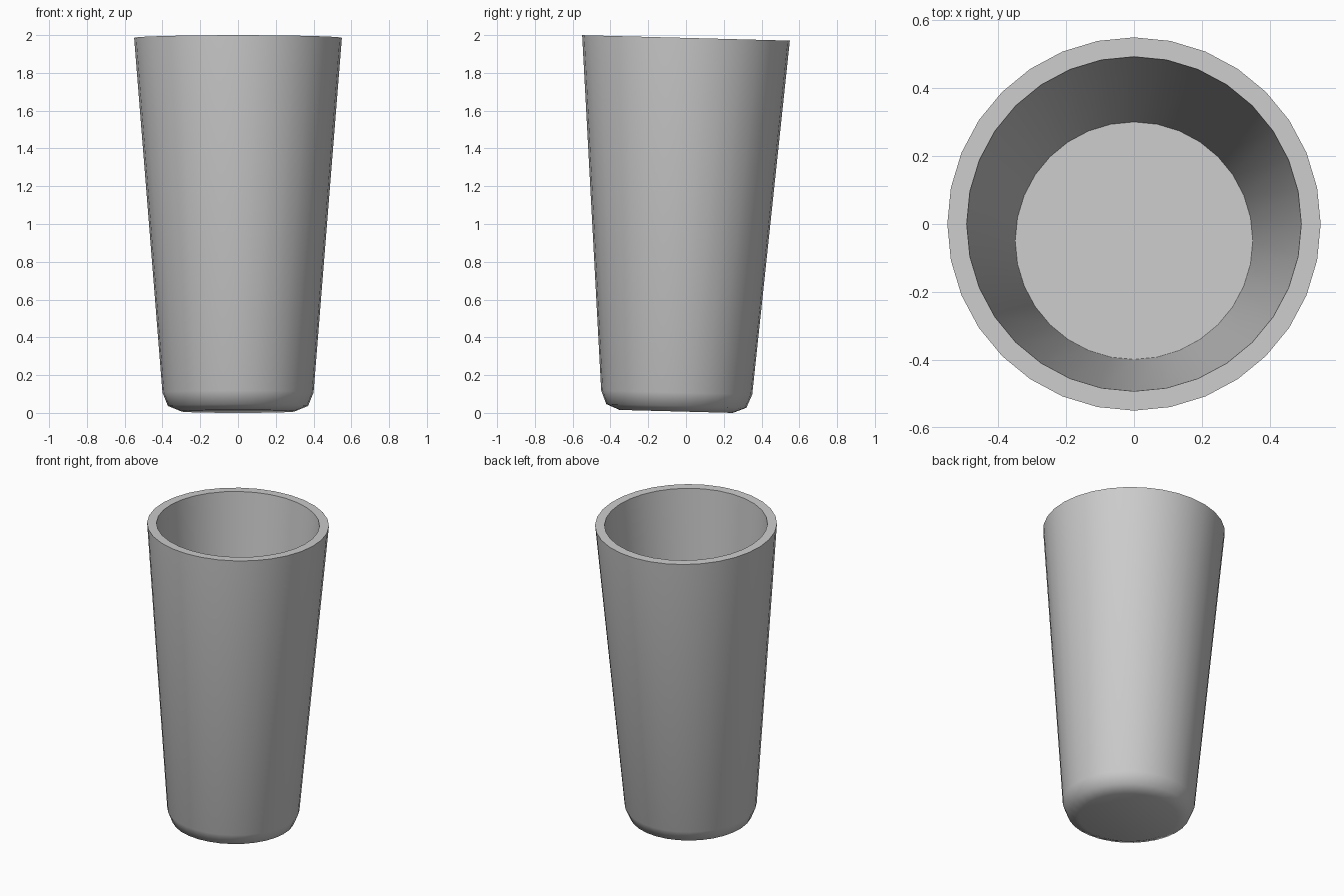
import bpy, bmesh, math
from mathutils import Matrix

if "Cube" in bpy.data.objects:
    bpy.data.objects.remove(bpy.data.objects["Cube"])

SIDES = 32
TILT = math.radians(-1.5)   # the cup leans slightly towards the back
HEIGHT = 1.978

# Profile (radius, height): rounded base, outer wall, rim, inner wall, floor
profile = [(0.30, 0.0), (0.371, 0.029), (0.40, 0.10), (0.55, HEIGHT),
           (0.493, HEIGHT), (0.35, 0.10)]

bm = bmesh.new()
rings = []
for r, z in profile:
    rings.append([bm.verts.new((r * math.cos(2 * math.pi * i / SIDES),
                                r * math.sin(2 * math.pi * i / SIDES), z))
                  for i in range(SIDES)])
for a, b in zip(rings, rings[1:]):
    for i in range(SIDES):
        j = (i + 1) % SIDES
        bm.faces.new((a[i], a[j], b[j], b[i]))
bm.faces.new(rings[0][::-1])    # underside
bm.faces.new(rings[-1])         # inner floor
bmesh.ops.recalc_face_normals(bm, faces=bm.faces)

# Lean the cup, then centre it and rest it on the ground
bmesh.ops.transform(bm, matrix=Matrix.Rotation(TILT, 4, 'X'), verts=bm.verts)
ys = [v.co.y for v in bm.verts]
low = min(v.co.z for v in bm.verts)
bmesh.ops.translate(bm, vec=(0, -(min(ys) + max(ys)) / 2, -low), verts=bm.verts)

mesh = bpy.data.meshes.new("cup")
bm.to_mesh(mesh)
bm.free()
cup = bpy.data.objects.new("cup", mesh)
bpy.context.collection.objects.link(cup)

# Smooth walls with crisp rim and floor edges
bpy.context.view_layer.objects.active = cup
cup.select_set(True)
bpy.ops.object.shade_smooth_by_angle(angle=math.radians(50))
